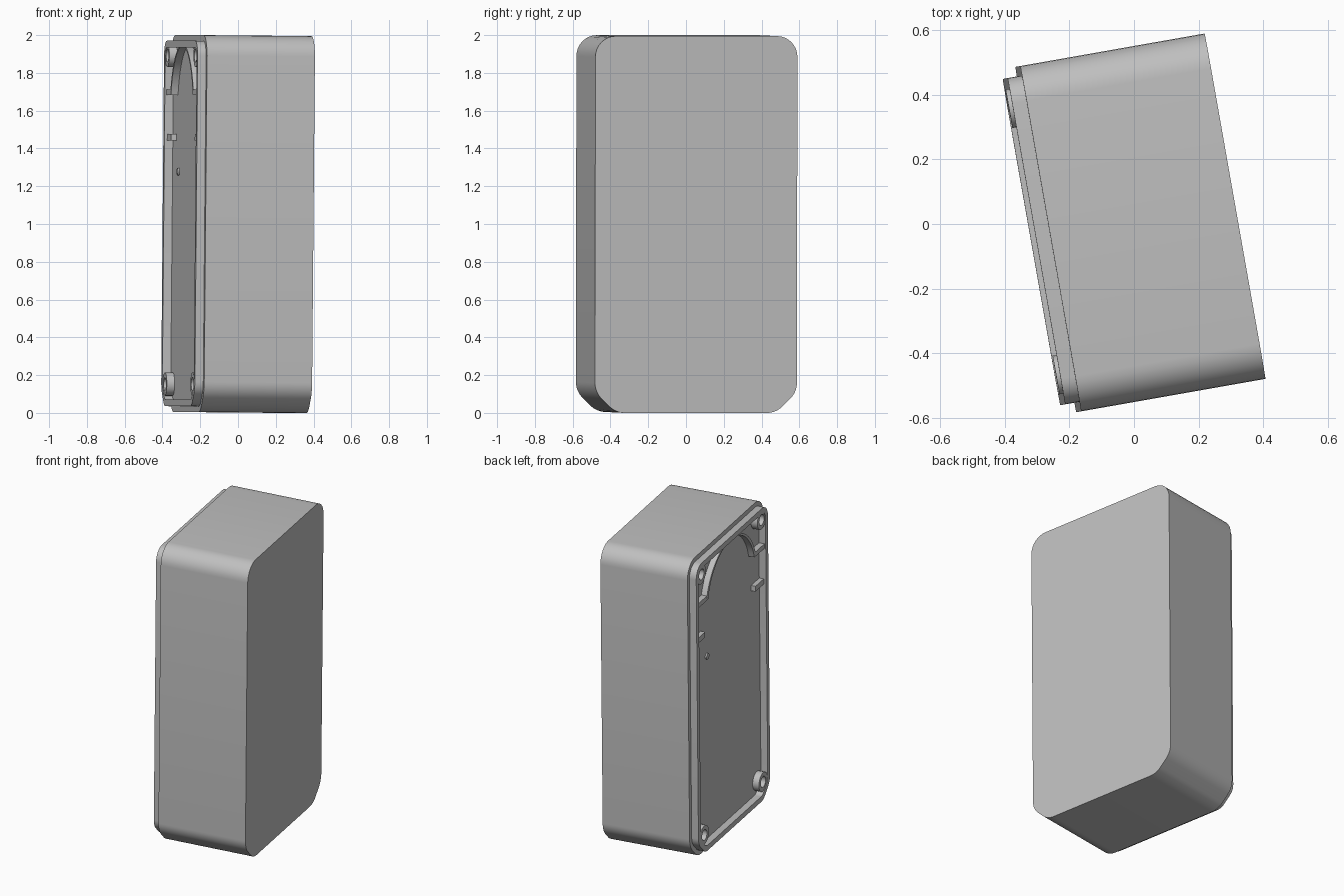
import bpy
import bmesh
from math import cos, sin, radians, pi, atan2
from mathutils import Matrix, Vector

cube = bpy.data.objects.get("Cube")
if cube:
    bpy.data.objects.remove(cube)

grey = bpy.data.materials.new("plain grey")
grey.use_nodes = True
colour = (0.52, 0.52, 0.52, 1)
grey.diffuse_color = colour
grey.node_tree.nodes["Principled BSDF"].inputs["Base Color"].default_value = colour

# The case is turned on its base and leans very slightly
PLACE = (Matrix.Translation((0, 0, 1)) @ Matrix.Rotation(radians(10), 4, 'Z')
         @ Matrix.Rotation(radians(0.5), 4, 'Y') @ Matrix.Translation((0, 0, -1)))

HALF, LOW, HIGH = 0.543, 0.0025, 1.9975   # half width, bottom and top
STEP, RIM, BACK = -0.27, -0.315, 0.31     # depths of floor, rim and closed side


def finish(name, bm):
    bmesh.ops.recalc_face_normals(bm, faces=bm.faces)
    mesh = bpy.data.meshes.new(name)
    bm.to_mesh(mesh)
    bm.free()
    mesh.polygons.foreach_set("use_smooth", [True] * len(mesh.polygons))
    mesh.set_sharp_from_angle(angle=radians(30))
    mesh.materials.append(grey)
    obj = bpy.data.objects.new(name, mesh)
    obj.matrix_world = PLACE
    bpy.context.collection.objects.link(obj)
    return obj


def prism(name, outline, front, back, hole=None):
    """Extrude a (width, height) outline in depth, with an optional matching hole."""
    bm = bmesh.new()
    loops = [[bm.verts.new((d, v, z)) for v, z in pts]
             for pts in (outline, hole) if pts for d in (front, back)]
    n = len(outline)
    for i in range(n):
        j = (i + 1) % n
        pairs = [(0, 1)] if not hole else [(0, 1), (2, 3), (0, 2), (1, 3)]
        for a, b in pairs:
            bm.faces.new((loops[a][i], loops[a][j], loops[b][j], loops[b][i]))
    if not hole:
        bm.faces.new(loops[0])
        bm.faces.new(loops[1])
    return finish(name, bm)


def rounded(corners, steps=8):
    """Round each (v, z, radius) corner of a convex polygon."""
    pts = []
    for i, (v, z, r) in enumerate(corners):
        p = Vector((v, z))
        a = (Vector(corners[i - 1][:2]) - p).normalized()
        b = (Vector(corners[(i + 1) % len(corners)][:2]) - p).normalized()
        half = a.angle(b) / 2
        centre = p + (a + b).normalized() * r / sin(half)
        start = p + a * r * cos(half) / sin(half) - centre
        end = p + b * r * cos(half) / sin(half) - centre
        turn = atan2(start.x * end.y - start.y * end.x, start.dot(end))
        for k in range(steps + 1):
            t = turn * k / steps
            pts.append((centre.x + start.x * cos(t) - start.y * sin(t),
                        centre.y + start.x * sin(t) + start.y * cos(t)))
    return pts


def case_outline(inset):
    """Rounded top corners and softened chamfers at the bottom."""
    w, k = HALF - inset, 0.414 * inset
    right = [(0.43 - k, LOW + inset, 0.12 - inset),
             (w, LOW + 0.11 + k, 0.12 - inset),
             (w, HIGH - inset, 0.11 - inset)]
    left = [(-v, z, r) for v, z, r in reversed(right)]
    return rounded(right + left)


def circle(v, z, r, n=24):
    return [(v + r * cos(2 * pi * i / n), z + r * sin(2 * pi * i / n)) for i in range(n)]


def box(v0, v1, z0, z1):
    return [(v0, z0), (v1, z0), (v1, z1), (v0, z1)]


# Main case and the raised lip round its open side
prism("case_body", case_outline(0), STEP, BACK)
prism("rim_lip", case_outline(0.03), RIM, STEP, hole=case_outline(0.065))

# Arched rib at the top of the recess
arc = [radians(14 + 152 * i / 32) for i in range(33)]
rib = [(0.34 * cos(a), 1.6 + 0.34 * sin(a)) for a in arc]
rib += [(0.365 * cos(a), 1.6 + 0.35 * sin(a)) for a in reversed(arc)]
prism("arch_rib", rib, -0.308, STEP)

for side, label in ((1, "left"), (-1, "right")):
    # Screw bosses in the corners
    for level, v, z in (("upper", 0.43, 1.89), ("lower", 0.42, 0.15)):
        prism(f"{level}_{label}_screw_boss", circle(side * v, z, 0.062), -0.312, STEP,
              hole=circle(side * v, z, 0.035))
    # Shelf joining the arch to the wall, and the clip below it
    prism(f"{label}_arch_shelf", box(side * 0.335, side * 0.49, 1.68, 1.71), -0.307, STEP)
    prism(f"{label}_clip", box(side * 0.36, side * 0.49, 1.44, 1.475), -0.3, STEP)

# Small locating peg on the recess floor
prism("locating_peg", circle(0.28, 1.275, 0.02, 16), -0.28, STEP)
